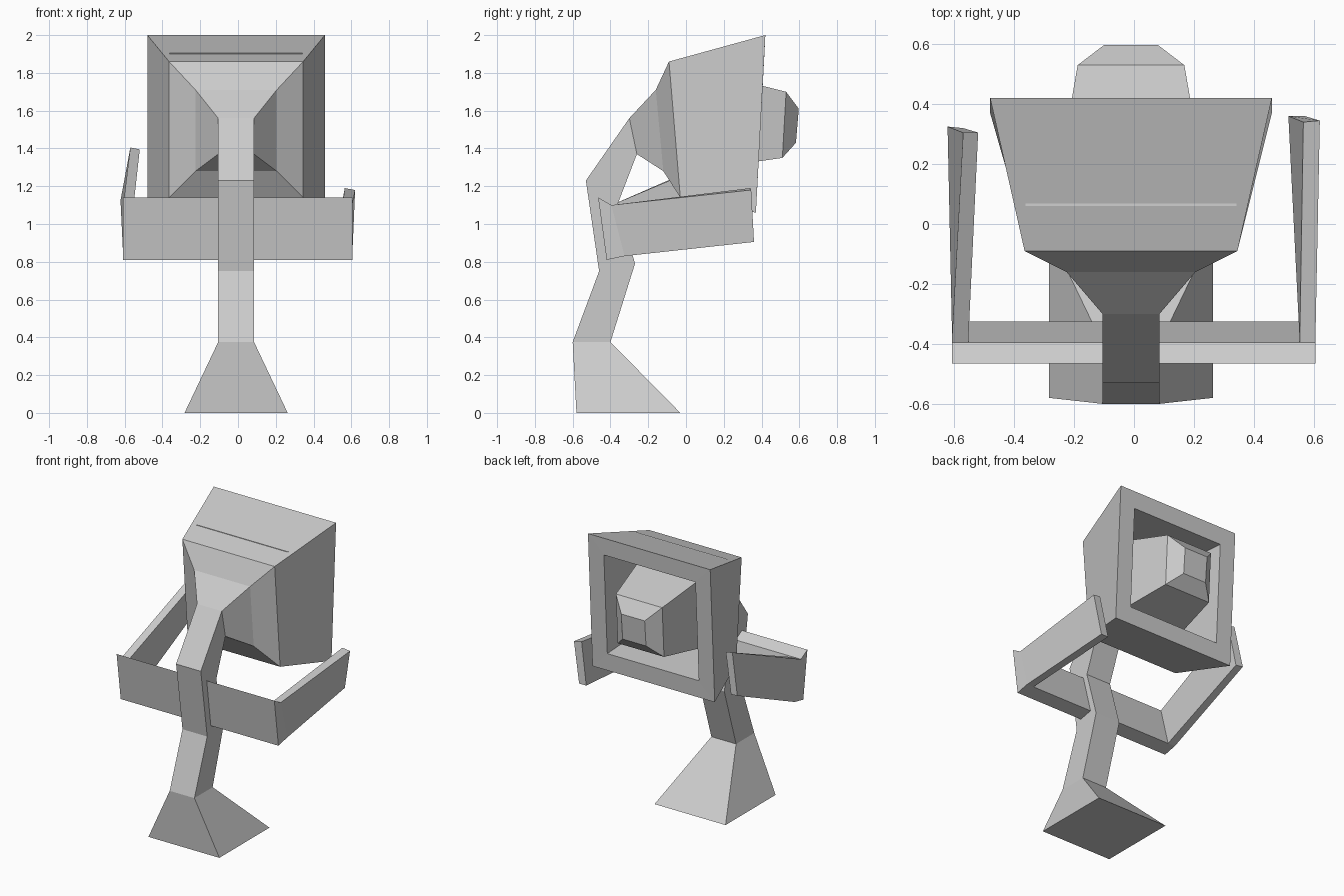
import bpy, bmesh

if "Cube" in bpy.data.objects:
    bpy.data.objects.remove(bpy.data.objects["Cube"])


def loft(name, rings, cap_start=True, cap_end=True):
    """Skin a list of four-point rings with flat quads."""
    bm = bmesh.new()
    loops = [[bm.verts.new(p) for p in ring] for ring in rings]
    for a, b in zip(loops, loops[1:]):
        for i in range(4):
            j = (i + 1) % 4
            bm.faces.new((a[i], a[j], b[j], b[i]))
    if cap_start:
        bm.faces.new(loops[0][::-1])
    if cap_end:
        bm.faces.new(loops[-1])
    if cap_start and cap_end:
        bmesh.ops.recalc_face_normals(bm, faces=bm.faces[:])
    mesh = bpy.data.meshes.new(name)
    bm.to_mesh(mesh)
    bm.free()
    obj = bpy.data.objects.new(name, mesh)
    bpy.context.collection.objects.link(obj)
    return obj


def section(half, fy, fz, by, bz, cx=-0.01):
    """Rectangle across x: front/top edge (fy, fz), back/bottom edge (by, bz)."""
    return [(cx - half, fy, fz), (cx + half, fy, fz),
            (cx + half, by, bz), (cx - half, by, bz)]


# Flared foot and bent neck
throat = section(0.095, -0.30, 1.56, -0.26, 1.37)
loft("foot_and_neck", [
    section(0.273, -0.58, 0.0, -0.03, 0.0),
    section(0.095, -0.60, 0.375, -0.40, 0.375),
    section(0.095, -0.46, 0.75, -0.27, 0.79),
    section(0.095, -0.53, 1.23, -0.36, 1.11),
    throat,
], cap_end=False)

# Flared head shell, recessed at the back, with a tapered block in the recess
loft("head", [
    throat,
    section(0.215, -0.16, 1.71, -0.12, 1.28),
    section(0.355, -0.09, 1.86, -0.03, 1.14),
    section(0.47, 0.42, 2.0, 0.37, 1.06),
    section(0.352, 0.414, 1.88, 0.376, 1.18),    # rim
    section(0.352, 0.06, 1.904, 0.022, 1.20),    # recess floor
    section(0.26, 0.055, 1.82, 0.027, 1.28),     # block base
    section(0.178, 0.53, 1.70, 0.51, 1.35),
    section(0.09, 0.597, 1.61, 0.582, 1.43),     # block tip
], cap_start=False)

# Tilted cross bar through the neck
bar_profile = [(-0.465, 1.14), (-0.42, 0.81), (-0.325, 0.83), (-0.395, 1.10)]
loft("shoulder_bar", [[(x, y, z) for y, z in bar_profile] for x in (-0.608, 0.605)])


def arm(name, outer, inner, tip):
    root = [(outer, -0.395, 1.10), (inner, -0.395, 1.10),
            (inner, -0.325, 0.83), (outer, -0.325, 0.83)]
    loft(name, [root, tip])


# Arms reach backwards; the left one is raised higher
arm("right_arm", 0.605, 0.553,
    [(0.62, 0.345, 1.18), (0.565, 0.34, 1.19), (0.515, 0.36, 0.905), (0.57, 0.36, 0.905)])
arm("left_arm", -0.608, -0.553,
    [(-0.57, 0.305, 1.405), (-0.52, 0.305, 1.395), (-0.57, 0.32, 1.12), (-0.622, 0.325, 1.125)])
